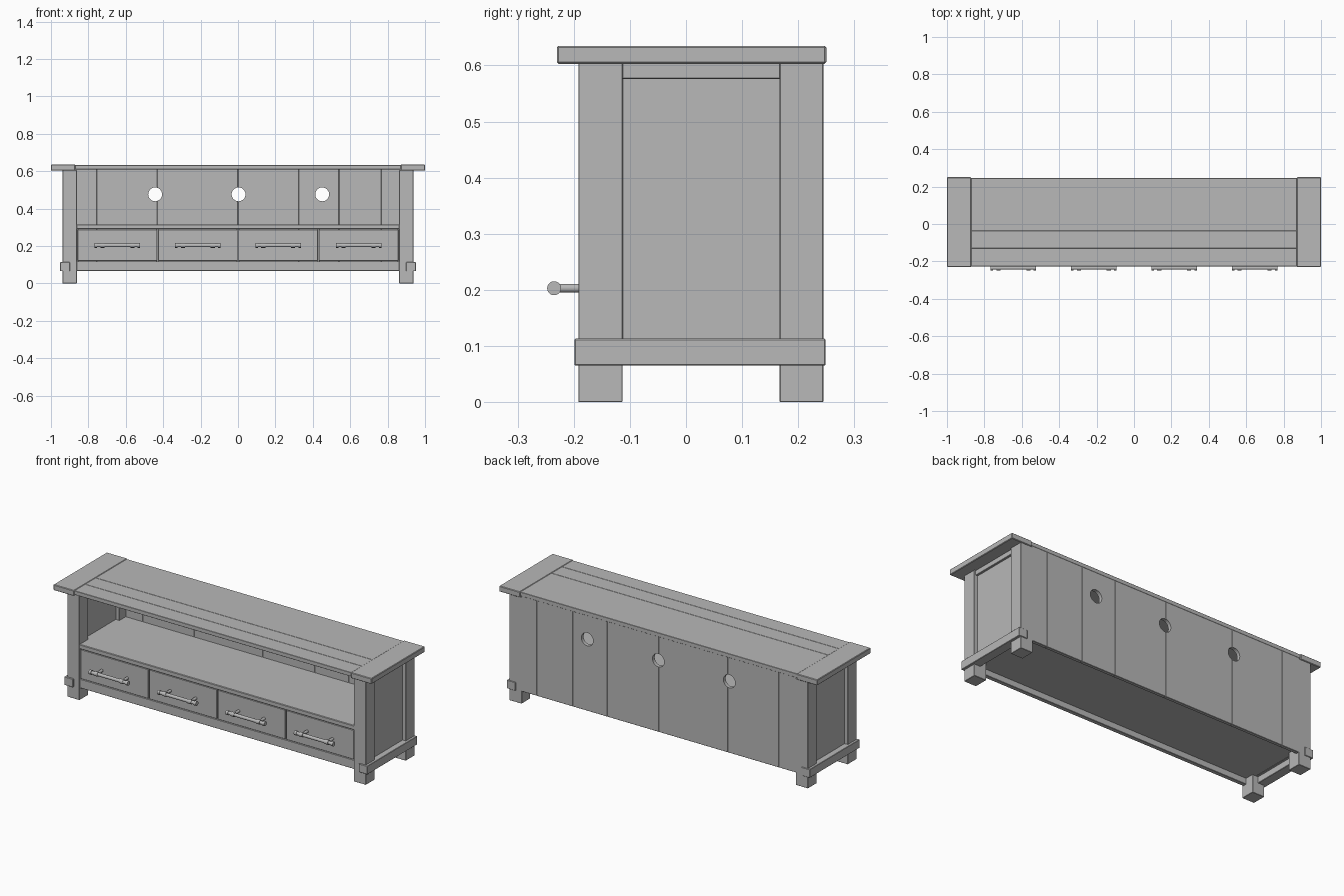
import bpy, math

if "Cube" in bpy.data.objects:
    bpy.data.objects.remove(bpy.data.objects["Cube"])

grey = bpy.data.materials.new("plain grey")
grey.diffuse_color = (0.48, 0.48, 0.48, 1)
grey.use_nodes = True
grey.node_tree.nodes["Principled BSDF"].inputs["Base Color"].default_value = grey.diffuse_color


def box(name, x0, x1, y0, y1, z0, z1, bevel=0.0015):
    bpy.ops.mesh.primitive_cube_add(size=1)
    o = bpy.context.object
    o.name = name
    o.scale = (x1 - x0, y1 - y0, z1 - z0)
    o.location = ((x0 + x1) / 2, (y0 + y1) / 2, (z0 + z1) / 2)
    bpy.ops.object.transform_apply(location=True, rotation=True, scale=True)
    if bevel:
        m = o.modifiers.new("edges", 'BEVEL')
        m.width = bevel
        m.segments = 1
    o.data.materials.append(grey)
    return o


def rod(name, loc, r, length, axis, sides=20):
    rot = (0, math.pi / 2, 0) if axis == 'x' else (math.pi / 2, 0, 0)
    bpy.ops.mesh.primitive_cylinder_add(vertices=sides, radius=r, depth=length,
                                        location=loc, rotation=rot)
    o = bpy.context.object
    o.name = name
    o.data.materials.append(grey)
    bpy.ops.object.shade_smooth_by_angle(angle=math.radians(40))
    return o


def pair(name, x0, x1, *rest):
    # same box on the right and left
    box(name + "_right", x0, x1, *rest)
    box(name + "_left", -x1, -x0, *rest)


# legs, base rails and framed side panels
pair("front_leg", 0.862, 0.938, -0.192, -0.113, 0, 0.605)
pair("back_leg", 0.862, 0.938, 0.167, 0.245, 0, 0.605)
pair("side_base_rail", 0.898, 0.952, -0.199, 0.249, 0.065, 0.113, 0.002)
pair("side_panel", 0.885, 0.918, -0.114, 0.168, 0.1, 0.59)
pair("side_top_rail", 0.88, 0.93, -0.114, 0.168, 0.576, 0.604)

# top planks with cross ends
for i, (a, b) in enumerate([(-0.226, -0.13), (-0.13, -0.035), (-0.035, 0.245)]):
    box(f"top_plank_{i}", -0.871, 0.871, a, b, 0.61, 0.633)
pair("top_end", 0.87, 1.0, -0.23, 0.25, 0.603, 0.635, 0.003)

# shelf, bottom board and front apron
box("shelf", -0.866, 0.866, -0.19, 0.226, 0.29, 0.316, 0.003)
pair("shelf_end", 0.86, 0.89, -0.114, 0.168, 0.29, 0.316)
box("bottom_board", -0.885, 0.885, -0.17, 0.226, 0.1, 0.117)
box("front_apron", -0.864, 0.864, -0.186, -0.162, 0.067, 0.118)

# drawers, dividers and handles
for x in (-0.86, -0.43, 0, 0.43, 0.86):
    box("divider", x - 0.008, x + 0.008, -0.172, 0.226, 0.115, 0.292, 0)
for i in range(4):
    c = -0.645 + 0.43 * i
    box(f"drawer_front_{i}", c - 0.2125, c + 0.2125, -0.186, -0.166, 0.121, 0.287)
    rod(f"handle_bar_{i}", (c, -0.235, 0.203), 0.0095, 0.24, 'x')
    for s in (-1, 1):
        rod("handle_post", (c + s * 0.08, -0.21, 0.203), 0.008, 0.054, 'y', 16)
        rod("handle_collar", (c + s * 0.08, -0.235, 0.203), 0.0125, 0.022, 'x')
        rod("handle_tip", (c + s * 0.115, -0.235, 0.203), 0.0125, 0.014, 'x')

# back planks with cable holes
cutters = []
for x in (-0.443, 0.003, 0.45):
    k = rod("hole_cutter", (x, 0.234, 0.476), 0.037, 0.2, 'y', 40)
    k.hide_render = True
    k.hide_set(True)
    cutters.append((x, k))
seams = [-0.864, -0.755, -0.432, 0.0, 0.325, 0.54, 0.767, 0.864]
for i, (a, b) in enumerate(zip(seams, seams[1:])):
    p = box(f"back_plank_{i}", a, b, 0.224, 0.244, 0.07, 0.612)
    for x, k in cutters:
        if x + 0.04 > a and x - 0.04 < b:
            m = p.modifiers.new("hole", 'BOOLEAN')
            m.operation = 'DIFFERENCE'
            m.solver = 'EXACT'
            m.object = k
